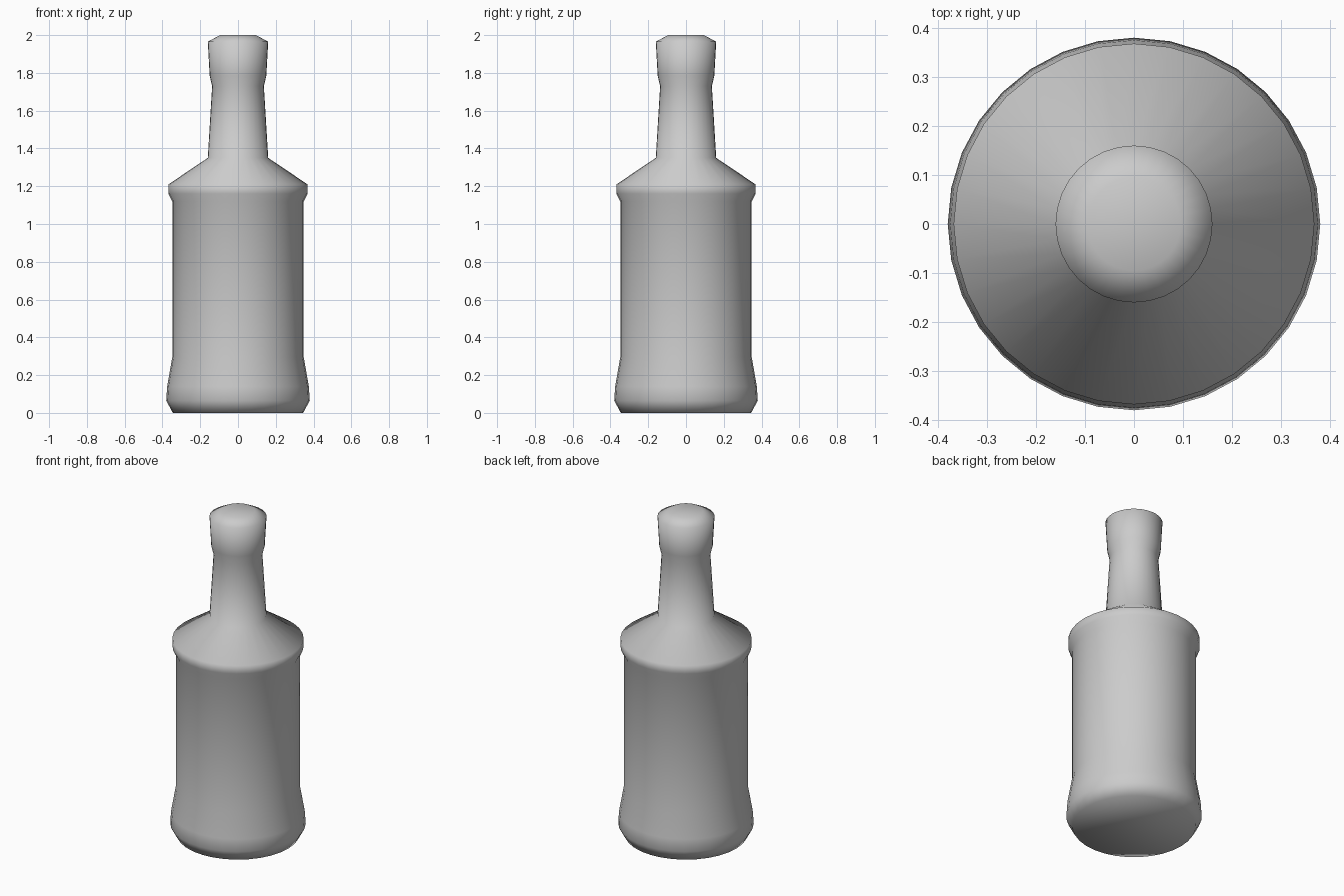
import bpy, bmesh
from math import pi, sin, cos

if "Cube" in bpy.data.objects:
    bpy.data.objects.remove(bpy.data.objects["Cube"])

SIDES = 32

# Bottle outline as (radius, height), bottom to top
PROFILE = [
    (0.345, 0.0), (0.38, 0.065), (0.375, 0.14), (0.348, 0.295),   # flared foot
    (0.348, 1.12), (0.368, 1.16), (0.368, 1.21),                  # body and shoulder rim
    (0.16, 1.35), (0.137, 1.73),                                  # shoulder and neck
    (0.15, 1.785), (0.16, 1.965), (0.095, 2.0),                   # cap
]


def lathe(name, profile):
    bm = bmesh.new()
    rings = [[bm.verts.new((r * cos(2 * pi * i / SIDES), r * sin(2 * pi * i / SIDES), z))
              for i in range(SIDES)] for r, z in profile]
    for low, high in zip(rings, rings[1:]):
        for i in range(SIDES):
            j = (i + 1) % SIDES
            bm.faces.new((low[i], low[j], high[j], high[i]))
    # Close both ends
    bm.faces.new(rings[0][::-1])
    bm.faces.new(rings[-1])
    for f in bm.faces:
        f.smooth = True
    mesh = bpy.data.meshes.new(name)
    bm.to_mesh(mesh)
    bm.free()
    obj = bpy.data.objects.new(name, mesh)
    bpy.context.collection.objects.link(obj)
    return obj


# Whole bottle, smooth shaded all over
lathe("bottle", PROFILE)
